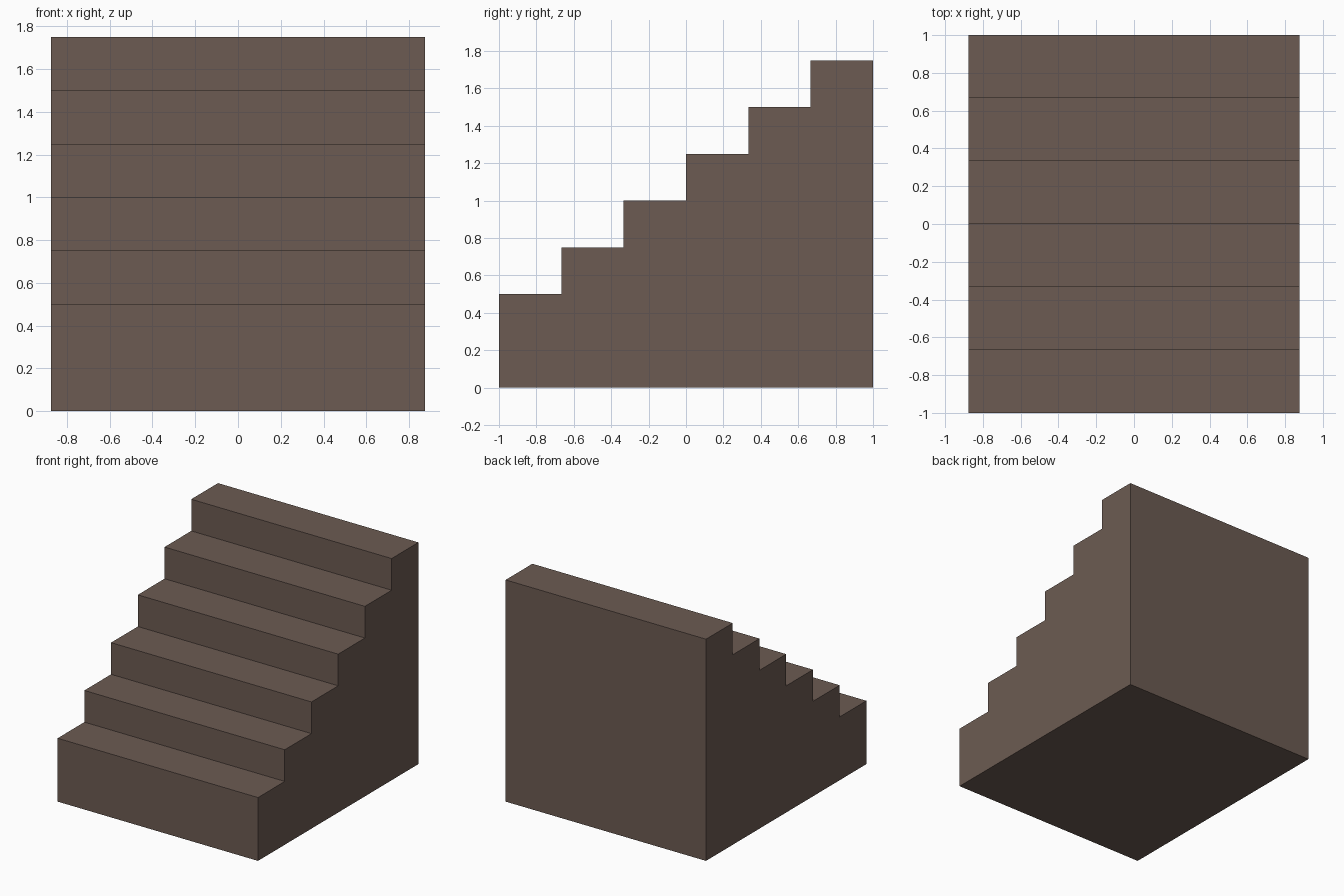
import bpy, bmesh
from mathutils import Matrix, Vector

if "Cube" in bpy.data.objects:
    bpy.data.objects.remove(bpy.data.objects["Cube"])

STEPS, WIDTH, DEPTH = 6, 1.75, 2.0
BASE, RISE = 0.5, 0.25
TREAD = DEPTH / STEPS

# Base block
bm = bmesh.new()
bmesh.ops.create_cube(bm, size=1.0, matrix=Matrix.Translation((0, 0, BASE / 2)) @
                      Matrix.Diagonal((WIDTH, DEPTH, BASE, 1)))

# Divide into tread strips
for i in range(1, STEPS):
    bmesh.ops.bisect_plane(bm, geom=bm.verts[:] + bm.edges[:] + bm.faces[:],
                           plane_co=(0, -DEPTH / 2 + i * TREAD, 0), plane_no=(0, 1, 0))

# Raise each strip separately into a step
bm.normal_update()
tops = sorted((f for f in bm.faces if f.normal.z > 0.9),
              key=lambda f: f.calc_center_median().y)
raised = bmesh.ops.extrude_discrete_faces(bm, faces=tops[1:])["faces"]
raised.sort(key=lambda f: f.calc_center_median().y)
for i, face in enumerate(raised, 1):
    bmesh.ops.translate(bm, verts=face.verts[:], vec=Vector((0, 0, RISE * i)))
bm.normal_update()

mesh = bpy.data.meshes.new("staircase")
bm.to_mesh(mesh)
bm.free()
stairs = bpy.data.objects.new("staircase", mesh)
bpy.context.collection.objects.link(stairs)

# Brown finish
brown = bpy.data.materials.new("brown")
brown.diffuse_color = (0.15, 0.105, 0.085, 1)
brown.use_nodes = True
brown.node_tree.nodes["Principled BSDF"].inputs["Base Color"].default_value = brown.diffuse_color
mesh.materials.append(brown)
